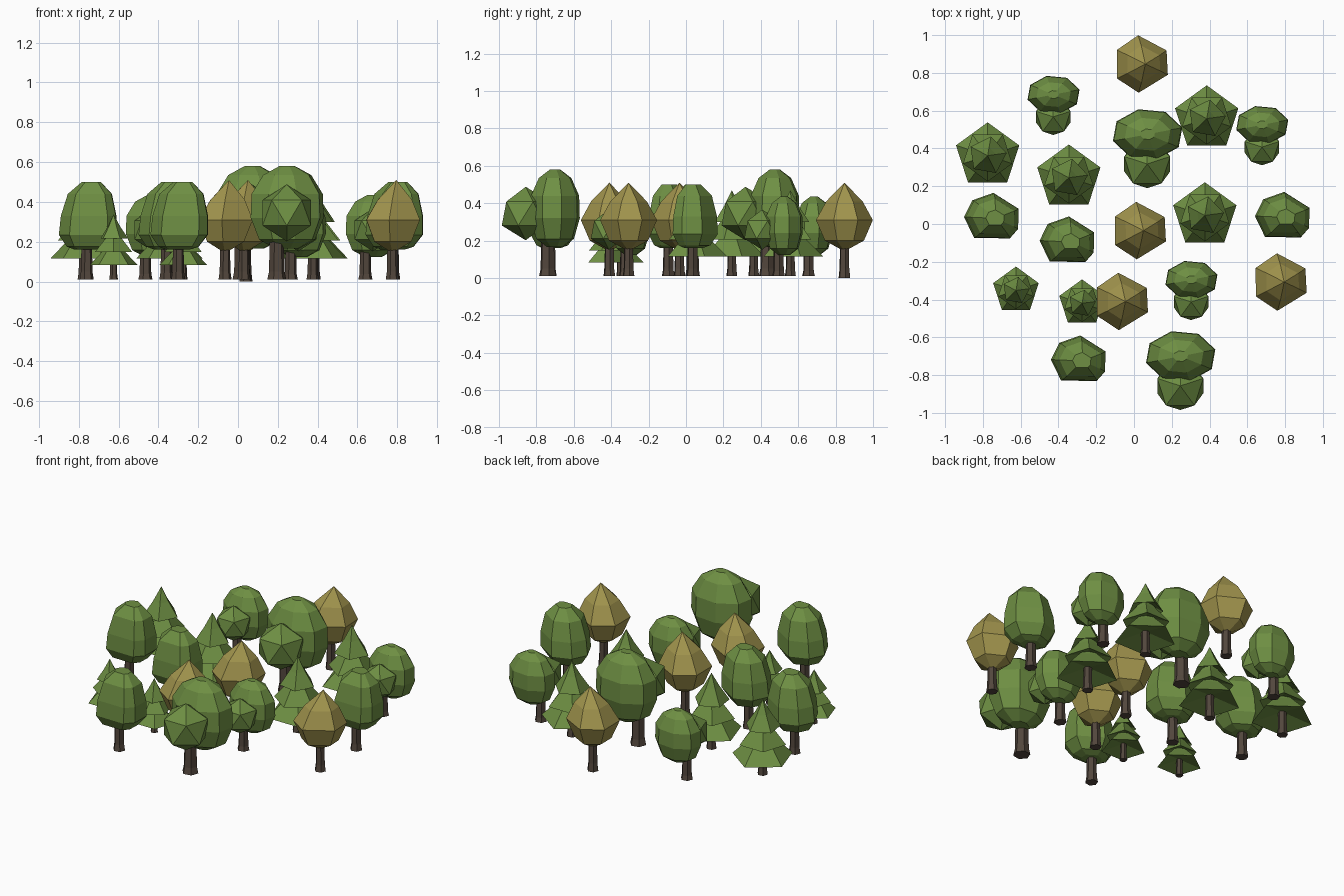
import bpy, bmesh, math
from mathutils import Matrix

if "Cube" in bpy.data.objects:
    bpy.data.objects.remove(bpy.data.objects["Cube"])


def material(name, rgb):
    m = bpy.data.materials.new(name)
    m.diffuse_color = (*rgb, 1)
    m.use_nodes = True
    m.node_tree.nodes["Principled BSDF"].inputs["Base Color"].default_value = m.diffuse_color
    return m


GREEN = material("leaf green", (0.156, 0.275, 0.056))
YELLOW = material("autumn yellow", (0.36, 0.30, 0.075))
BROWN = material("bark brown", (0.085, 0.062, 0.046))


def lathe(bm, rings, angles, centre=(0, 0), sx=1, sy=1):
    """Faceted body from (radius, z, x shift) rings; radius 0 makes a point."""
    rows = []
    for r, z, dx in rings:
        a_list = angles if r else [0]
        rows.append([bm.verts.new((centre[0] + dx + r * sx * math.cos(math.radians(a)),
                                   centre[1] + r * sy * math.sin(math.radians(a)), z))
                     for a in a_list])
    n = len(angles)
    for lo, hi in zip(rows, rows[1:]):
        for i in range(n):
            j = (i + 1) % n
            if len(lo) == 1:
                bm.faces.new((lo[0], hi[j], hi[i]))
            elif len(hi) == 1:
                bm.faces.new((lo[i], lo[j], hi[0]))
            else:
                bm.faces.new((lo[i], lo[j], hi[j], hi[i]))
    for row, flip in ((rows[0], True), (rows[-1], False)):
        if len(row) > 1:
            bm.faces.new(row[::-1] if flip else row)


def finish(bm, name, mat, loc, scale=1):
    bmesh.ops.recalc_face_normals(bm, faces=bm.faces)
    bmesh.ops.scale(bm, vec=(scale,) * 3, verts=bm.verts)
    me = bpy.data.meshes.new(name)
    bm.to_mesh(me)
    bm.free()
    me.materials.append(mat)
    ob = bpy.data.objects.new(name, me)
    ob.location = (*loc, 0)
    bpy.context.collection.objects.link(ob)


def around(n, phase=0):
    return [phase + 360 * i / n for i in range(n)]


def trunk(name, loc, r, top, scale=1, base=0.01):
    bm = bmesh.new()
    lathe(bm, [(r * 1.15, base / scale, 0), (r * 0.95, 0.05, 0), (r * 0.85, top, 0)], around(6, 10))
    finish(bm, name + "_trunk", BROWN, loc, scale)


# pines: three stacked five-sided tiers with hollow undersides
def pine(loc, s):
    trunk("pine", loc, 0.027, 0.2, s)
    bm = bmesh.new()
    for r, z, tip, phase in ((0.176, 0.115, 0.31, 90), (0.137, 0.205, 0.39, 54), (0.102, 0.30, 0.47, 80)):
        lathe(bm, [(0, z + 0.045, 0), (r, z, 0), (r * 0.45, z + (tip - z) * 0.5, 0), (0, tip, 0)],
              around(5, phase))
    finish(bm, "pine_needles", GREEN, loc, s)


# yellow trees: pointed six-sided crown
def yellow_tree(loc, base=0.01):
    trunk("yellow_tree", loc, 0.029, 0.2, base=base)
    bm = bmesh.new()
    lathe(bm, [(0, 0.143, 0), (0.105, 0.20, 0), (0.153, 0.31, 0), (0.098, 0.41, 0.01), (0, 0.51, 0.02)],
          [28, 97, 151, 210, 264, 338], sx=0.98)
    finish(bm, "yellow_tree_crown", YELLOW, loc)


# egg trees: tall blunt crown, widest near the bottom
def egg_tree(loc):
    trunk("egg_tree", loc, 0.031, 0.22)
    bm = bmesh.new()
    lathe(bm, [(0.06, 0.16, 0), (0.105, 0.175, 0.005), (0.15, 0.235, 0.01), (0.145, 0.33, 0.015),
               (0.115, 0.44, 0.02), (0.05, 0.50, 0.025)],
          [22, 88, 135, 177, 230, 308, 335], sy=0.9)
    finish(bm, "egg_tree_crown", GREEN, loc)


# double trees: wide crown with a smaller one in front
def double_tree(loc, s):
    trunk("double_tree", loc, 0.042, 0.24, s)
    bm = bmesh.new()
    lathe(bm, [(0.06, 0.165, 0), (0.145, 0.21, 0), (0.19, 0.32, 0), (0.185, 0.44, 0),
               (0.125, 0.535, 0), (0.04, 0.58, 0)],
          around(8, 15), centre=(0.052, 0.04), sy=0.72)
    finish(bm, "double_tree_main_crown", GREEN, loc, s)
    bm = bmesh.new()
    bmesh.ops.create_icosphere(bm, subdivisions=1, radius=0.143,
                               matrix=Matrix.Translation((0.05, -0.117, 0.345)) @ Matrix.Rotation(math.radians(18), 4, 'Z'))
    finish(bm, "double_tree_small_crown", GREEN, loc, s)


for p in ((-0.775, 0.362), (-0.345, 0.245), (0.385, 0.558), (0.375, 0.045)):
    pine(p, 1)
for p in ((-0.625, -0.352), (-0.275, -0.42)):
    pine(p, 0.72)
for p, b in (((0.04, 0.847), 0), ((0.03, -0.035), 0.01), ((-0.065, -0.41), 0.01), ((0.775, -0.307), 0.01)):
    yellow_tree(p, b)
for p in ((-0.76, 0.03), (-0.36, -0.095), (0.78, 0.035), (-0.30, -0.725)):
    egg_tree(p)
for p in ((0.02, 0.435), (0.195, -0.74)):
    double_tree(p, 1)
for p in ((0.64, 0.495), (-0.465, 0.655), (0.265, -0.325)):
    double_tree(p, 0.75)
